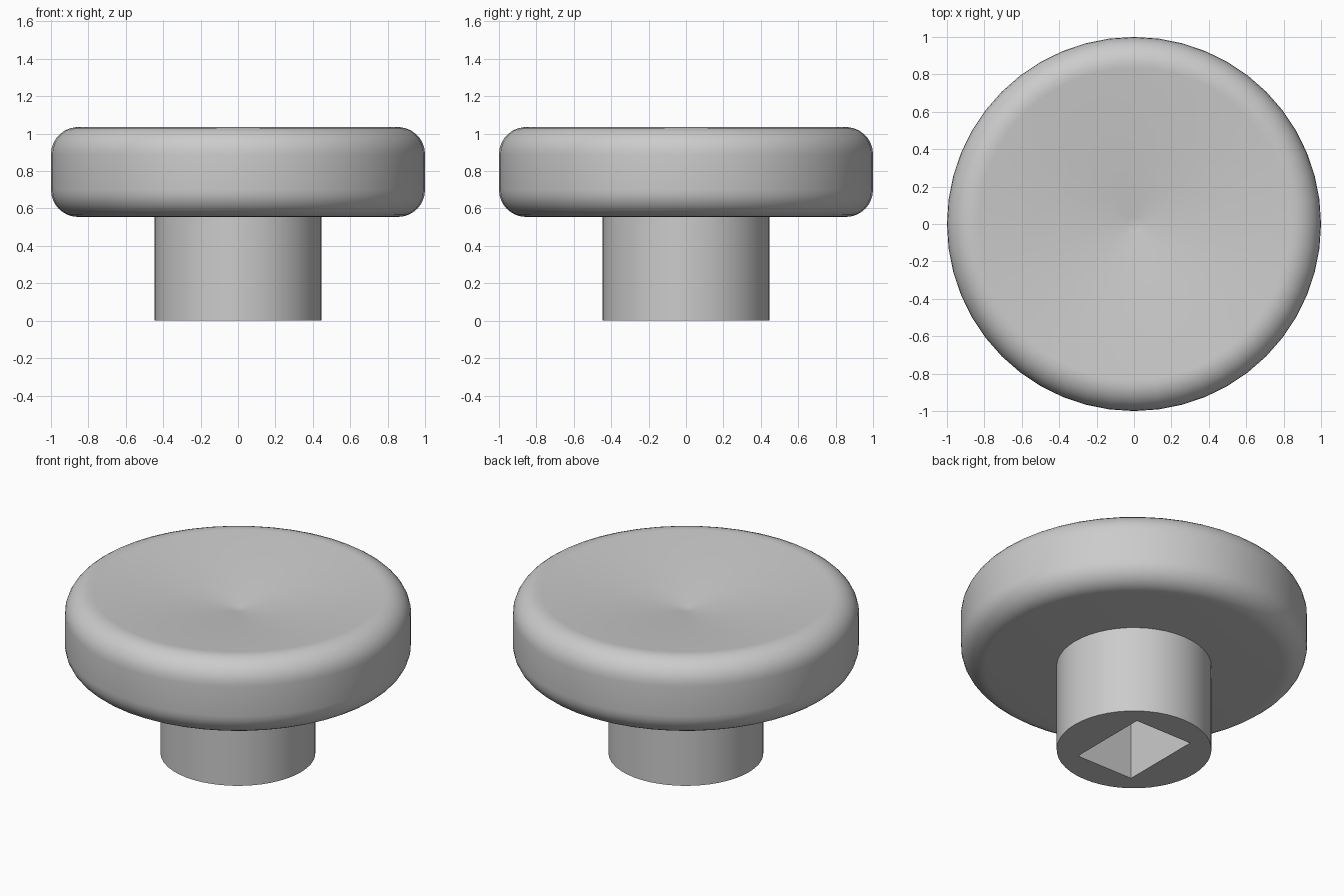
import bpy
import bmesh
from math import sin, cos, pi, radians
from mathutils import Matrix, Vector

SEGMENTS = 48

cube = bpy.data.objects.get("Cube")
if cube:
    bpy.data.objects.remove(cube, do_unlink=True)

grey = bpy.data.materials.new("light_grey")
grey.use_nodes = True
grey.diffuse_color = (0.6, 0.6, 0.6, 1)
grey.node_tree.nodes["Principled BSDF"].inputs["Base Color"].default_value = grey.diffuse_color


def finish(bm, name):
    """Turn a bmesh into a smooth-shaded grey object with sharp edges kept."""
    bmesh.ops.remove_doubles(bm, verts=bm.verts, dist=0.0001)
    bmesh.ops.recalc_face_normals(bm, faces=bm.faces)
    mesh = bpy.data.meshes.new(name)
    bm.to_mesh(mesh)
    bm.free()
    mesh.materials.append(grey)
    obj = bpy.data.objects.new(name, mesh)
    bpy.context.collection.objects.link(obj)
    bpy.ops.object.select_all(action="DESELECT")
    obj.select_set(True)
    bpy.context.view_layer.objects.active = obj
    bpy.ops.object.shade_smooth_by_angle(angle=radians(35))
    return obj


def arc(r, z, radius, start, end, steps=8):
    angles = [radians(start + (end - start) * i / steps) for i in range(steps + 1)]
    return [(r + radius * cos(a), z + radius * sin(a)) for a in angles]


def loop_of(bm, points):
    verts = [bm.verts.new(p) for p in points]
    return [bm.edges.new((v, verts[i - 1])) for i, v in enumerate(verts)]


def extrude_up(bm, edges, height):
    new = bmesh.ops.extrude_edge_only(bm, edges=edges)["geom"]
    bmesh.ops.translate(bm, verts=[g for g in new if isinstance(g, bmesh.types.BMVert)],
                        vec=(0, 0, height))
    return [g for g in new if isinstance(g, bmesh.types.BMEdge)]


# Round head: flat underside, rounded rim, shallow conical dish on top
profile = [(0, 0.555)]
profile += arc(0.855, 0.70, 0.145, -90, 0)
profile += arc(0.855, 0.89, 0.145, 0, 98)
profile += [(0.04, 0.92), (0, 0.915)]
bm = bmesh.new()
verts = [bm.verts.new((r, 0, z)) for r, z in profile]
edges = [bm.edges.new(pair) for pair in zip(verts, verts[1:])]
bmesh.ops.spin(bm, geom=verts + edges, cent=(0, 0, 0), axis=(0, 0, 1),
               angle=2 * pi, steps=SEGMENTS)
finish(bm, "knob_head")

# Stem: round tube wall, bottom face pierced by a rectangular socket
bm = bmesh.new()
rim = loop_of(bm, [Matrix.Rotation(2 * pi * i / SEGMENTS, 3, "Z") @ Vector((0.447, 0, 0))
                   for i in range(SEGMENTS)])
socket = loop_of(bm, [(x * 0.2, y * 0.265, 0)
                      for x, y in ((-1, -1), (1, -1), (1, 1), (-1, 1))])
bmesh.ops.triangle_fill(bm, edges=rim + socket, use_beauty=True, normal=(0, 0, -1))
extrude_up(bm, rim, 0.56)
bmesh.ops.contextual_create(bm, geom=extrude_up(bm, socket, 0.5))
finish(bm, "stem")
